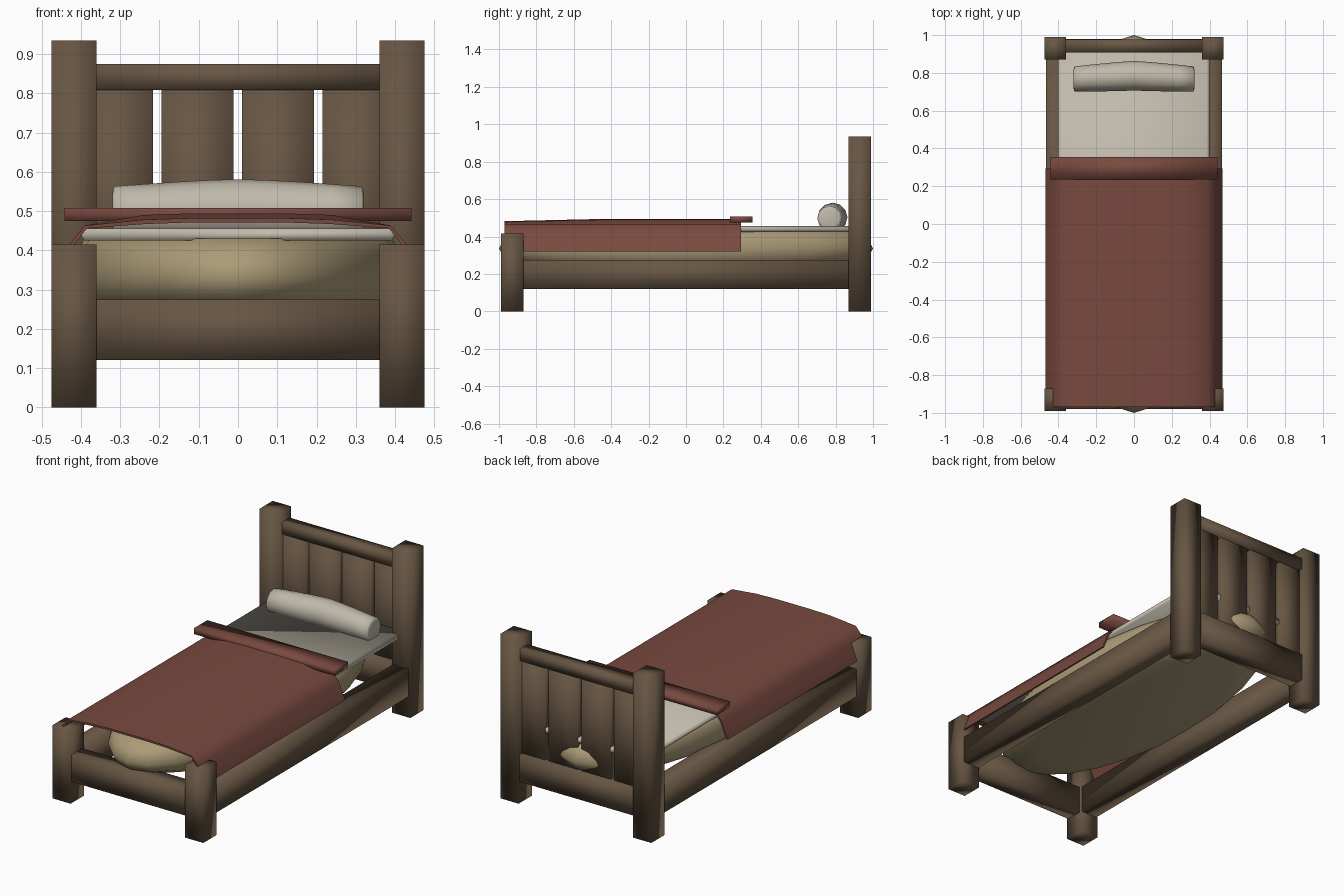
import bpy, bmesh, math

if "Cube" in bpy.data.objects:
    bpy.data.objects.remove(bpy.data.objects["Cube"])


def material(name, color):
    m = bpy.data.materials.new(name)
    m.diffuse_color = (*color, 1)
    m.use_nodes = True
    m.node_tree.nodes["Principled BSDF"].inputs["Base Color"].default_value = m.diffuse_color
    return m


WOOD = material("brown wood", (0.135, 0.092, 0.056))
RED = material("red blanket cloth", (0.19, 0.068, 0.05))
TAN = material("tan mattress cloth", (0.41, 0.33, 0.185))
LINEN = material("pale linen", (0.53, 0.49, 0.41))


def finish(name, bm, mat, angle):
    bmesh.ops.recalc_face_normals(bm, faces=bm.faces)
    me = bpy.data.meshes.new(name)
    bm.to_mesh(me)
    bm.free()
    me.materials.append(mat)
    ob = bpy.data.objects.new(name, me)
    bpy.context.collection.objects.link(ob)
    bpy.ops.object.select_all(action='DESELECT')
    bpy.context.view_layer.objects.active = ob
    ob.select_set(True)
    bpy.ops.object.shade_smooth_by_angle(angle=math.radians(angle))
    return ob


def loft(name, rings, mat, angle=50):
    """Skin a row of closed point rings and cap both ends."""
    bm = bmesh.new()
    vs = [[bm.verts.new(p) for p in r] for r in rings]
    n = len(vs[0])
    for a, b in zip(vs, vs[1:]):
        for i in range(n):
            j = (i + 1) % n
            bm.faces.new((a[i], a[j], b[j], b[i]))
    bm.faces.new(vs[0])
    bm.faces.new(vs[-1])
    return finish(name, bm, mat, angle)


def box(name, x, y, z, mat):
    """Soft-shaded block."""
    rings = [[(x[0], y[0], h), (x[1], y[0], h), (x[1], y[1], h), (x[0], y[1], h)] for h in z]
    return loft(name, rings, mat, 180)


def arched(half):
    """Mirror a half profile of (x, z) points across x = 0."""
    return [(-x, z) for x, z in reversed(half)] + list(half)


# Posts and side rails
for side, s in (("left", -1), ("right", 1)):
    px = sorted((s * 0.36, s * 0.475))
    box(f"head_post_{side}", px, (0.87, 0.99), (0, 0.935), WOOD)
    box(f"foot_post_{side}", px, (-0.99, -0.87), (0, 0.415), WOOD)
    box(f"side_rail_{side}", sorted((s * 0.365, s * 0.465)), (-0.88, 0.88), (0.12, 0.275), WOOD)

# End rails
box("foot_rail", (-0.37, 0.37), (-0.98, -0.885), (0.12, 0.275), WOOD)
box("head_rail", (-0.37, 0.37), (0.885, 0.98), (0.12, 0.275), WOOD)

# Top rail and slats of the headboard
box("headboard_top_rail", (-0.37, 0.37), (0.908, 0.978), (0.808, 0.875), WOOD)
for i, xs in enumerate(((-0.4, -0.217), (-0.195, -0.012), (0.01, 0.193), (0.215, 0.4))):
    box(f"headboard_slat_{i + 1}", xs, (0.918, 0.958), (0.2, 0.83), WOOD)

# Boat-shaped mattress with an elliptical plan
N, rings = 24, []
for z, s in ((0.215, 0.74), (0.245, 0.89), (0.285, 0.97), (0.335, 1.0), (0.39, 0.975), (0.43, 0.92)):
    rings.append([(0.425 * s * math.cos(a), s * math.sin(a), z)
                  for a in (math.tau * k / N for k in range(N))])
loft("mattress", rings, TAN, 60)

# Flat sheet with softened long edges
sheet = arched([(0.385, 0.455), (0.402, 0.442), (0.392, 0.425)])
loft("sheet", [[(x, y, z) for x, z in sheet] for y in (-0.88, 0.955)], LINEN, 180)

# Blanket draped over both sides, dipping slightly at the foot
outer = arched([(0.12, 0.494), (0.24, 0.49), (0.39, 0.463), (0.43, 0.415), (0.468, 0.32)])
inner = arched([(0.12, 0.483), (0.235, 0.479), (0.385, 0.456), (0.421, 0.41), (0.458, 0.32)])
blanket = outer + inner[::-1]
rings = []
for y, drop in ((-0.97, 0.012), (-0.45, 0), (0.295, 0)):
    rings.append([(x, y, z - (drop if abs(x) < 0.3 else 0)) for x, z in blanket])
loft("blanket", rings, RED)

# Folded-back blanket edge
box("blanket_fold", (-0.442, 0.442), (0.235, 0.355), (0.475, 0.508), RED)

# Bolster pillow, thicker and bowed at the middle, with softened ends
rings = []
for t, r in ((-1, 0.05), (-0.985, 0.066), (-0.75, 0.07), (-0.5, 0.074), (-0.25, 0.077), (0, 0.078),
             (0.25, 0.077), (0.5, 0.074), (0.75, 0.07), (0.985, 0.066), (1, 0.05)):
    cy, cz = 0.785 - 0.017 * abs(t), 0.503 - 0.006 * abs(t)
    rings.append([(0.32 * t, cy + r * math.cos(a), cz + r * math.sin(a))
                  for a in (math.tau * j / 12 for j in range(12))])
loft("pillow", rings, LINEN, 180)
